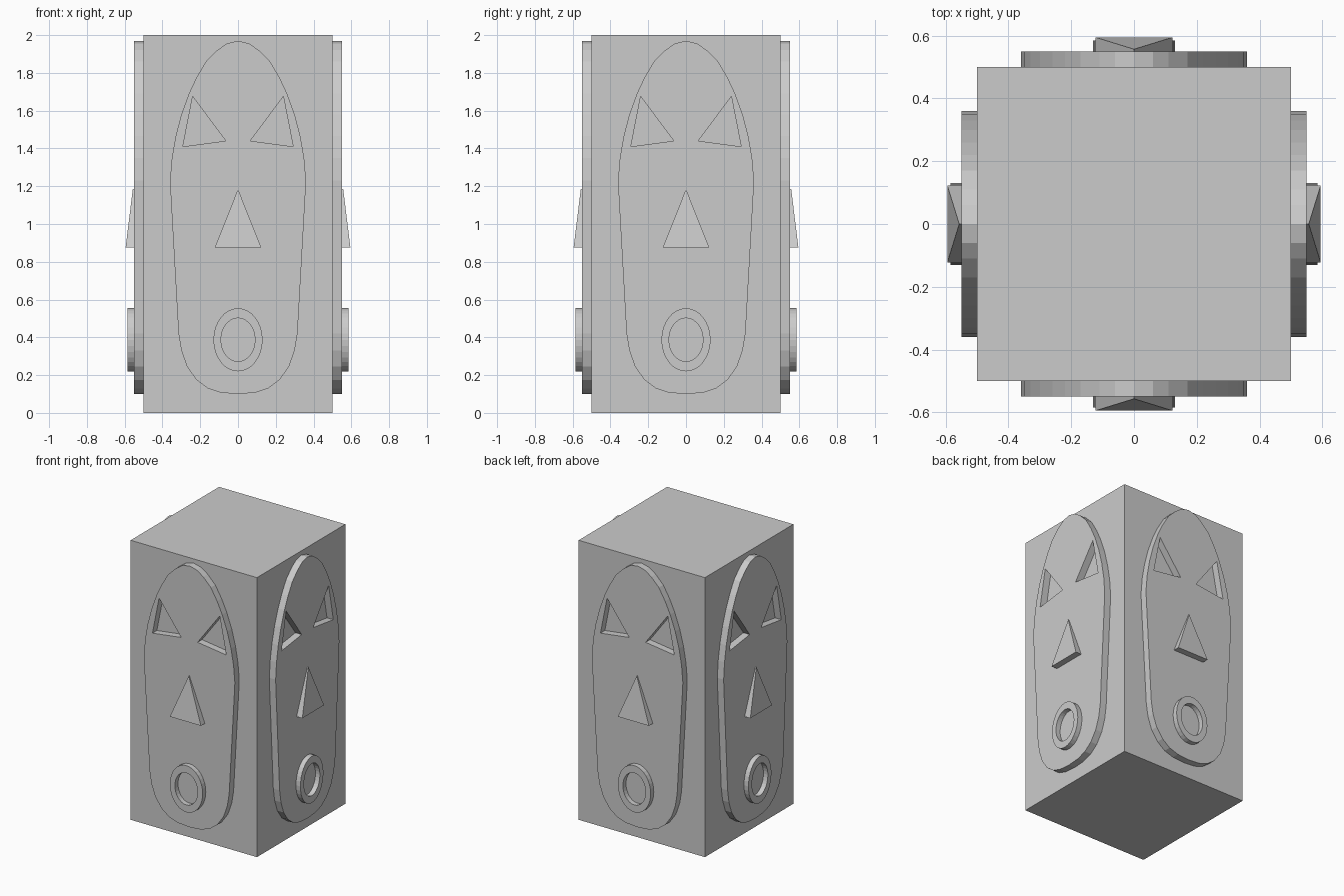
import bpy, bmesh
from math import pi, sin, cos, radians
from mathutils import Matrix

if "Cube" in bpy.data.objects:
    bpy.data.objects.remove(bpy.data.objects["Cube"])


def place(ob, side, depth):
    # local XY drawing stands upright on one of the four sides
    ob.matrix_world = (Matrix.Rotation(side * pi / 2, 4, 'Z')
                       @ Matrix.Translation((0, -depth, 0))
                       @ Matrix.Rotation(pi / 2, 4, 'X'))


def link(name, mesh):
    ob = bpy.data.objects.new(name, mesh)
    bpy.context.collection.objects.link(ob)
    return ob


def plate_mesh(name, loops, thickness):
    # filled flat outlines (inner loops are holes), extruded to a plate
    cu = bpy.data.curves.new(name, 'CURVE')
    cu.dimensions = '2D'
    cu.fill_mode = 'BOTH'
    cu.extrude = thickness / 2
    for pts in loops:
        sp = cu.splines.new('POLY')
        sp.points.add(len(pts) - 1)
        for p, (x, y) in zip(sp.points, pts):
            p.co = (x, y, 0, 1)
        sp.use_cyclic_u = True
    tmp = link(name + "_outline", cu)
    bpy.context.view_layer.update()
    me = bpy.data.meshes.new_from_object(tmp)
    bpy.data.objects.remove(tmp)
    bm = bmesh.new()
    bm.from_mesh(me)
    bmesh.ops.remove_doubles(bm, verts=bm.verts, dist=1e-4)
    bmesh.ops.recalc_face_normals(bm, faces=bm.faces)
    for f in bm.faces:
        f.smooth = False
    bm.to_mesh(me)
    bm.free()
    return me


def mirror(pts):
    return [(-x, y) for x, y in pts]


def ellipse(rx, ry, cy, n=32):
    return [(rx * cos(2 * pi * i / n), cy + ry * sin(2 * pi * i / n)) for i in range(n)]


# block
bpy.ops.mesh.primitive_cube_add(size=1, location=(0, 0, 1))
block = bpy.context.object
block.name = "block"
block.scale = (1, 1, 2)

# face plate with triangular eye holes
half = [(0, 1.97), (0.06, 1.955), (0.11, 1.92), (0.17, 1.86), (0.22, 1.775),
        (0.26, 1.69), (0.30, 1.58), (0.33, 1.465), (0.35, 1.35), (0.36, 1.23),
        (0.355, 1.13), (0.315, 0.42), (0.30, 0.33), (0.27, 0.245),
        (0.22, 0.175), (0.16, 0.13), (0.09, 0.107), (0, 0.10)]
outline = half + mirror(half[1:-1])[::-1]
eye = [(0.24, 1.675), (0.065, 1.44), (0.292, 1.41)]
plate = plate_mesh("face_plate", [outline, eye, mirror(eye)], 0.05)

# mouth ring
mouth = plate_mesh("mouth_ring", [ellipse(0.13, 0.167, 0.387), ellipse(0.09, 0.115, 0.387)], 0.035)

# nose wedge, thicker toward the bottom
bm = bmesh.new()
tri = [(0, 1.185, 0.007), (-0.123, 0.875, 0.045), (0.123, 0.875, 0.045)]
front = [bm.verts.new(p) for p in tri]
back = [bm.verts.new((x, y, 0)) for x, y, _ in tri]
bm.faces.new(front)
bm.faces.new(back[::-1])
for i in range(3):
    j = (i + 1) % 3
    bm.faces.new((front[i], back[i], back[j], front[j]))
bmesh.ops.recalc_face_normals(bm, faces=bm.faces)
nose = bpy.data.meshes.new("nose")
bm.to_mesh(nose)
bm.free()

# same face on all four sides
for side, label in enumerate(("front", "right", "back", "left")):
    place(link("face_plate_" + label, plate), side, 0.525)
    place(link("mouth_ring_" + label, mouth), side, 0.5675)
    place(link("nose_" + label, nose), side, 0.55)
